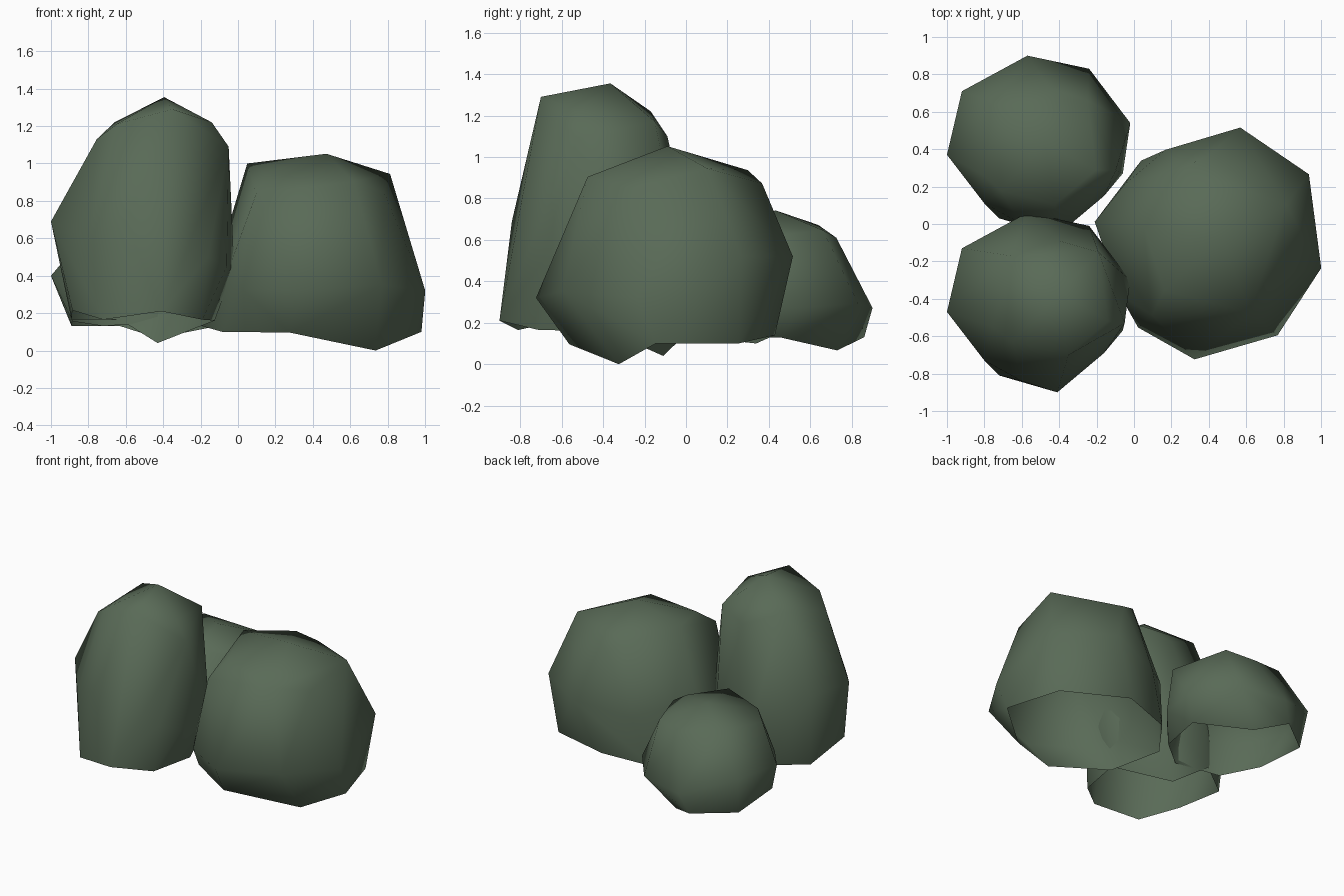
import bpy, bmesh, math

if "Cube" in bpy.data.objects:
    bpy.data.objects.remove(bpy.data.objects["Cube"])

# One faceted bush shape (tall version), relative to its own centre
SHAPE = [
    # crown
    (0.105, 0.055, 1.355), (0.15, -0.28, 1.29), (-0.15, -0.21, 1.21),
    (-0.16, 0.25, 1.22), (0.36, -0.10, 1.22),
    # shoulder
    (0.31, 0.27, 1.17), (0.10, 0.33, 1.10), (0.45, -0.11, 1.09), (-0.255, -0.13, 1.13),
    # waist
    (-0.07, 0.48, 0.44), (0.26, 0.41, 0.48), (0.48, 0.12, 0.44), (0.44, -0.15, 0.45),
    (0.34, -0.27, 0.50), (-0.10, -0.42, 0.69), (-0.30, -0.31, 0.60),
    (-0.50, -0.05, 0.69), (-0.42, 0.29, 0.69),
    # open rim at the foot
    (0.375, 0.04, 0.16), (0.31, -0.29, 0.165), (0.09, -0.48, 0.21), (-0.22, -0.39, 0.165),
    (-0.385, -0.16, 0.215), (-0.39, 0.24, 0.165), (-0.13, 0.44, 0.165), (0.07, 0.31, 0.04),
]
MID = 0.69

leaf = bpy.data.materials.new("dark_leaf_green")
leaf.diffuse_color = (0.10, 0.145, 0.095, 1)
leaf.use_nodes = True
leaf.node_tree.nodes["Principled BSDF"].inputs["Base Color"].default_value = leaf.diffuse_color


def bush(name, centre, size, turn, z_scale, z_mid, lean=(0, 0)):
    bm = bmesh.new()
    for p in SHAPE:
        bm.verts.new(p)
    bmesh.ops.convex_hull(bm, input=bm.verts)
    bmesh.ops.delete(bm, geom=[v for v in bm.verts if not v.link_faces], context='VERTS')
    bm.normal_update()
    # leave the underside open
    under = [f for f in bm.faces if f.normal.z < -0.75 and f.calc_center_median().z < 0.2]
    bmesh.ops.delete(bm, geom=under, context='FACES')
    c, s = math.cos(turn), math.sin(turn)
    for v in bm.verts:
        x, y, z = v.co
        k = max(0, (z - MID) / (1.355 - MID))
        v.co = (centre[0] + size * (c * x - s * y) + lean[0] * k,
                centre[1] + size * (s * x + c * y) + lean[1] * k,
                z_mid + z_scale * (z - MID))
    me = bpy.data.meshes.new(name)
    bm.to_mesh(me)
    bm.free()
    me.materials.append(leaf)
    ob = bpy.data.objects.new(name, me)
    bpy.context.collection.objects.link(ob)
    bpy.ops.object.select_all(action='DESELECT')
    ob.select_set(True)
    bpy.context.view_layer.objects.active = ob
    bpy.ops.object.shade_smooth_by_angle(angle=math.radians(60))


bush("tall_bush", (-0.50, -0.42), 1.0, 0, 1.0, MID)
bush("small_bush", (-0.50, 0.42), 1.0, 0, 0.513, 0.40, (-0.08, -0.04))
bush("wide_bush", (0.40, -0.10), 1.27, math.radians(-111), 0.8, 0.52, (0.055, 0.16))
